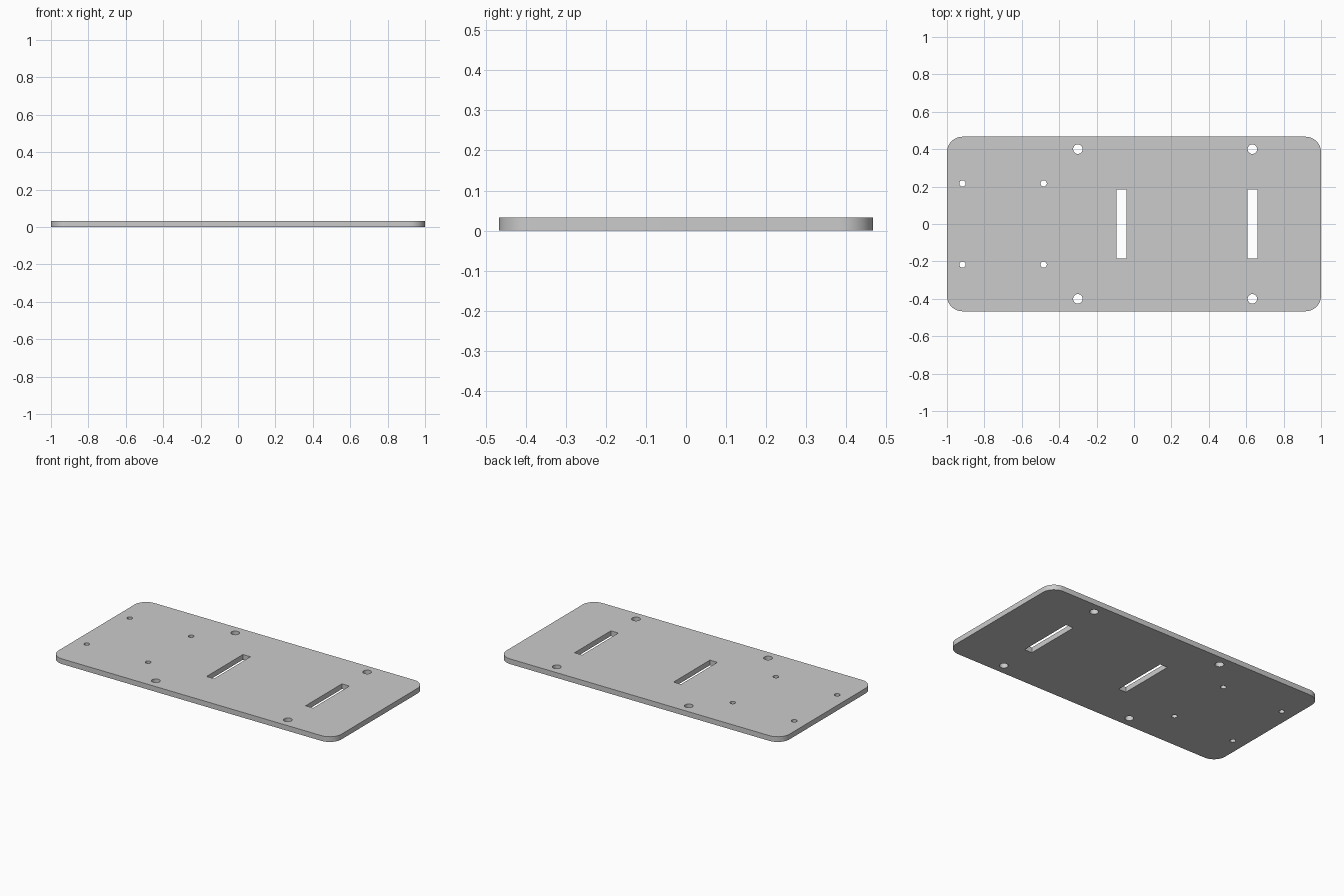
import bpy, bmesh
from math import sin, cos, pi

if "Cube" in bpy.data.objects:
    bpy.data.objects.remove(bpy.data.objects["Cube"])

THICK = 0.0333
curve = bpy.data.curves.new("mounting_plate", 'CURVE')
curve.dimensions = '2D'
curve.fill_mode = 'BOTH'
curve.extrude = THICK / 2


def add_loop(points):
    spline = curve.splines.new('POLY')
    spline.points.add(len(points) - 1)
    for p, (x, y) in zip(spline.points, points):
        p.co = (x, y, 0, 1)
    spline.use_cyclic_u = True


def circle(cx, cy, r, n=32):
    add_loop([(cx + r * cos(2 * pi * i / n), cy + r * sin(2 * pi * i / n)) for i in range(n)])


def rectangle(cx, w, h):
    add_loop([(cx + sx * w / 2, sy * h / 2) for sx, sy in ((1, 1), (-1, 1), (-1, -1), (1, -1))])


# Rounded outline
W, H, R, N = 1.0, 0.4667, 0.083, 12
outline = []
for k, (sx, sy) in enumerate(((1, 1), (-1, 1), (-1, -1), (1, -1))):
    for i in range(N + 1):
        a = (k + i / N) * pi / 2
        outline.append((sx * (W - R) + R * cos(a), sy * (H - R) + R * sin(a)))
add_loop(outline)

# Screw holes, mirrored front to back
for x, y, r in ((-0.3, 0.4, 0.0255), (0.633, 0.4, 0.0255),
                (-0.917, 0.217, 0.0167), (-0.483, 0.217, 0.0167)):
    for side in (-1, 1):
        circle(x, side * y, r)

# Strap slots
for x in (-0.067, 0.633):
    rectangle(x, 0.053, 0.367)

# Solid plate resting on the ground
plate = bpy.data.objects.new("mounting_plate", curve)
bpy.context.collection.objects.link(plate)
plate.location.z = THICK / 2
bpy.context.view_layer.objects.active = plate
plate.select_set(True)
bpy.ops.object.convert(target='MESH')
plate = bpy.context.object
bm = bmesh.new()
bm.from_mesh(plate.data)
bmesh.ops.remove_doubles(bm, verts=bm.verts, dist=0.0001)
bmesh.ops.recalc_face_normals(bm, faces=bm.faces)
bm.to_mesh(plate.data)
bm.free()
bpy.ops.object.shade_smooth_by_angle(angle=pi / 6)
